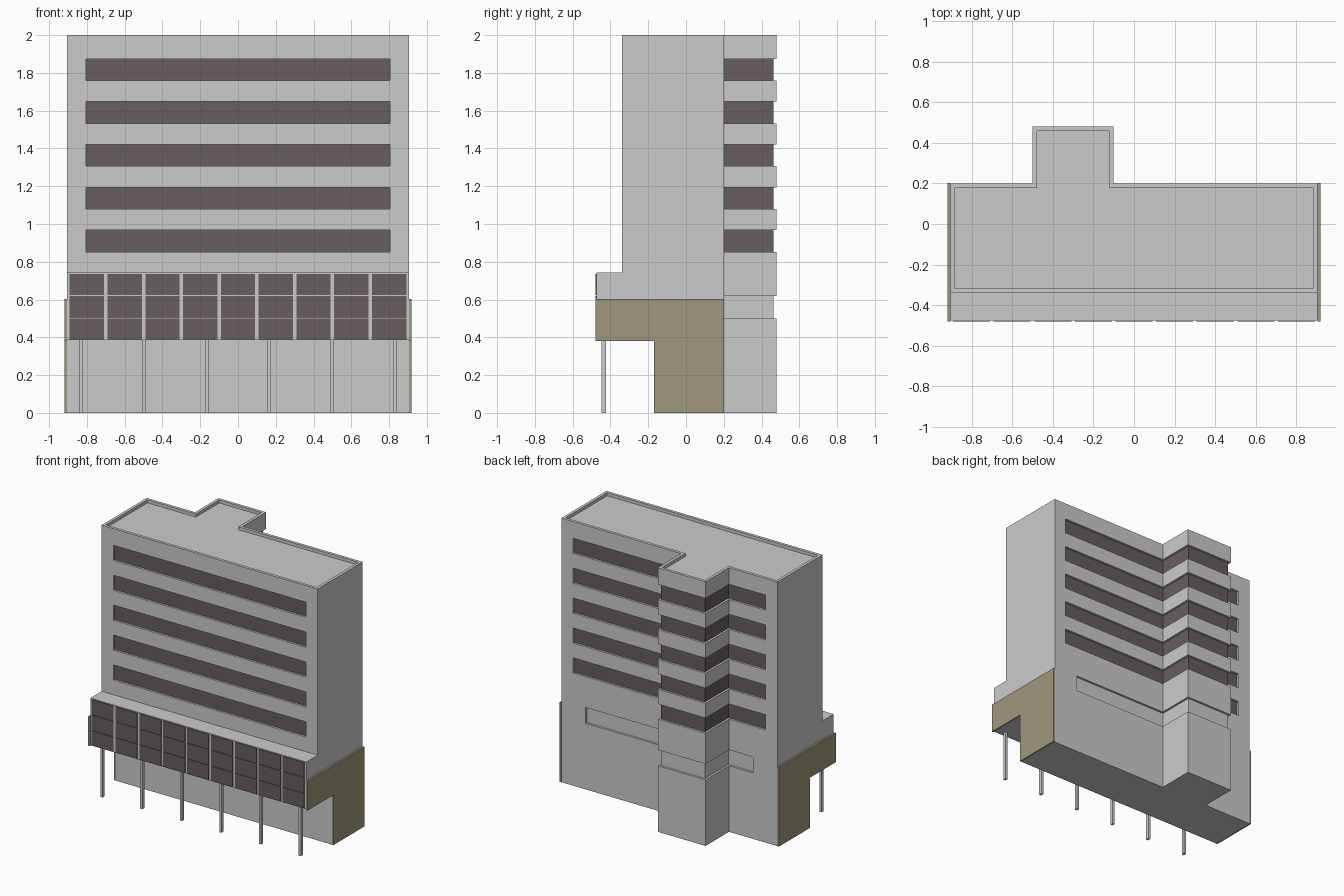
import bpy, bmesh

if "Cube" in bpy.data.objects:
    bpy.data.objects.remove(bpy.data.objects["Cube"])

W, BACK, CORE = 0.905, 0.2, 0.48          # half width, rear wall, rear stair core
C0, C1 = -0.5, -0.1                       # stair core x range
TOWER, PODIUM, BASE = -0.34, -0.475, -0.17  # front wall positions
D = 0.016                                 # window recess


def material(name, rgb):
    m = bpy.data.materials.new(name)
    m.diffuse_color = (*rgb, 1)
    m.use_nodes = True
    m.node_tree.nodes["Principled BSDF"].inputs["Base Color"].default_value = m.diffuse_color
    return m


GREY = material("concrete", (0.8, 0.8, 0.8))
GLASS = material("dark_glass", (0.135, 0.11, 0.115))
OLIVE = material("olive_panel", (0.35, 0.315, 0.2))


def finish(bm, name, *mats):
    me = bpy.data.meshes.new(name)
    bm.to_mesh(me)
    bm.free()
    for m in mats:
        me.materials.append(m)
    ob = bpy.data.objects.new(name, me)
    bpy.context.collection.objects.link(ob)
    return ob


def add_box(bm, x0, x1, y0, y1, z0, z1):
    vs = bmesh.ops.create_cube(bm, size=1)["verts"]
    for v in vs:
        v.co = ((x0 + x1) / 2 + v.co.x * (x1 - x0),
                (y0 + y1) / 2 + v.co.y * (y1 - y0),
                (z0 + z1) / 2 + v.co.z * (z1 - z0))


def back_path(a, d):
    """Rear line from x=a to x=-a around the stair core, set in by d."""
    b, c = BACK - d, CORE - d
    return [(a, b), (C1 - d, b), (C1 - d, c), (C0 + d, c), (C0 + d, b), (-a, b)]


def outline(front, d=0.0):
    return [(-W + d, front + d), (W - d, front + d)] + back_path(W - d, d)


def flat(bm, pts, z, up):
    f = bm.faces.new([bm.verts.new((x, y, z)) for x, y in pts])
    f.normal_update()
    if (f.normal.z > 0) != up:
        f.normal_flip()


def walls(bm, pts, z0, z1, glass=(), inward=False):
    for p, q in zip(pts, pts[1:] + pts[:1]):
        f = bm.faces.new([bm.verts.new((*c, z)) for c, z in
                          ((p, z0), (q, z0), (q, z1), (p, z1))])
        f.material_index = int(p in glass and q in glass)
        if inward:
            f.normal_flip()


def recessed_row(bm, front, z0, z1, a, front_window):
    """A storey band with a strip recess at the rear, and optionally in front."""
    rear = back_path(a, D)
    face = [(-a, front + D), (a, front + D)] if front_window else []
    pts = [(-W, front)]
    ledges = [back_path(a, 0) + rear[::-1]]
    if face:
        pts += [(-a, front)] + face + [(a, front)]
        ledges.append([(-a, front), (a, front)] + face[::-1])
    pts += [(W, front), (W, BACK), (a, BACK)] + rear + [(-a, BACK), (-W, BACK)]
    walls(bm, pts, z0, z1, set(face + rear) if front_window else ())
    for pl in ledges:
        flat(bm, pl, z0, True)
        flat(bm, pl, z1, False)


# Building shell: ground floor, overhanging podium, tower with strip windows
bm = bmesh.new()
flat(bm, outline(BASE), 0, False)
walls(bm, outline(BASE), 0, 0.385)
flat(bm, [(-W, PODIUM), (W, PODIUM), (W, BASE), (-W, BASE)], 0.385, False)
walls(bm, outline(PODIUM), 0.385, 0.5)
recessed_row(bm, PODIUM, 0.5, 0.62, 0.7, False)
walls(bm, outline(PODIUM), 0.62, 0.742)
flat(bm, [(-W, PODIUM), (W, PODIUM), (W, TOWER), (-W, TOWER)], 0.742, True)
z = 0.742
for i in range(5):
    lo = 0.853 + i * 0.2265
    walls(bm, outline(TOWER), z, lo)
    z = lo + 0.115
    recessed_row(bm, TOWER, lo, z, 0.806, True)
walls(bm, outline(TOWER), z, 2.0)

# Roof with parapet
T, ROOF = 0.022, 1.977
outer, inner = outline(TOWER), outline(TOWER, T)
for i in range(len(outer)):
    j = (i + 1) % len(outer)
    flat(bm, [outer[i], outer[j], inner[j], inner[i]], 2.0, True)
walls(bm, inner, ROOF, 2.0, inward=True)
flat(bm, inner, ROOF, True)
bmesh.ops.remove_doubles(bm, verts=bm.verts, dist=1e-5)
finish(bm, "building_shell", GREY, GLASS)

# Podium glazing: nine bays of three panes
bm = bmesh.new()
for i in range(9):
    x = (i - 4) * 0.2
    for z0, z1 in ((0.388, 0.5), (0.503, 0.62), (0.623, 0.736)):
        add_box(bm, x - 0.091, x + 0.091, -0.48, PODIUM, z0, z1)
finish(bm, "podium_glazing", GLASS)

# Olive L-shaped cladding on both ends
bm = bmesh.new()
prof = [(-0.48, 0.38), (BASE, 0.38), (BASE, 0.0), (0.202, 0.0), (0.202, 0.602), (-0.48, 0.602)]
for s in (-1, 1):
    f = bm.faces.new([bm.verts.new((s * W, y, z)) for y, z in prof])
    ext = bmesh.ops.extrude_face_region(bm, geom=[f], use_keep_orig=True)["geom"]
    for v in ext:
        if isinstance(v, bmesh.types.BMVert):
            v.co.x += s * 0.014
bmesh.ops.recalc_face_normals(bm, faces=bm.faces)
finish(bm, "end_cladding", OLIVE)

# Slim columns under the overhang
bm = bmesh.new()
for i in range(6):
    x = (i - 2.5) * 0.332
    add_box(bm, x - 0.009, x + 0.009, -0.447, -0.423, 0, 0.385)
finish(bm, "columns", GREY)
